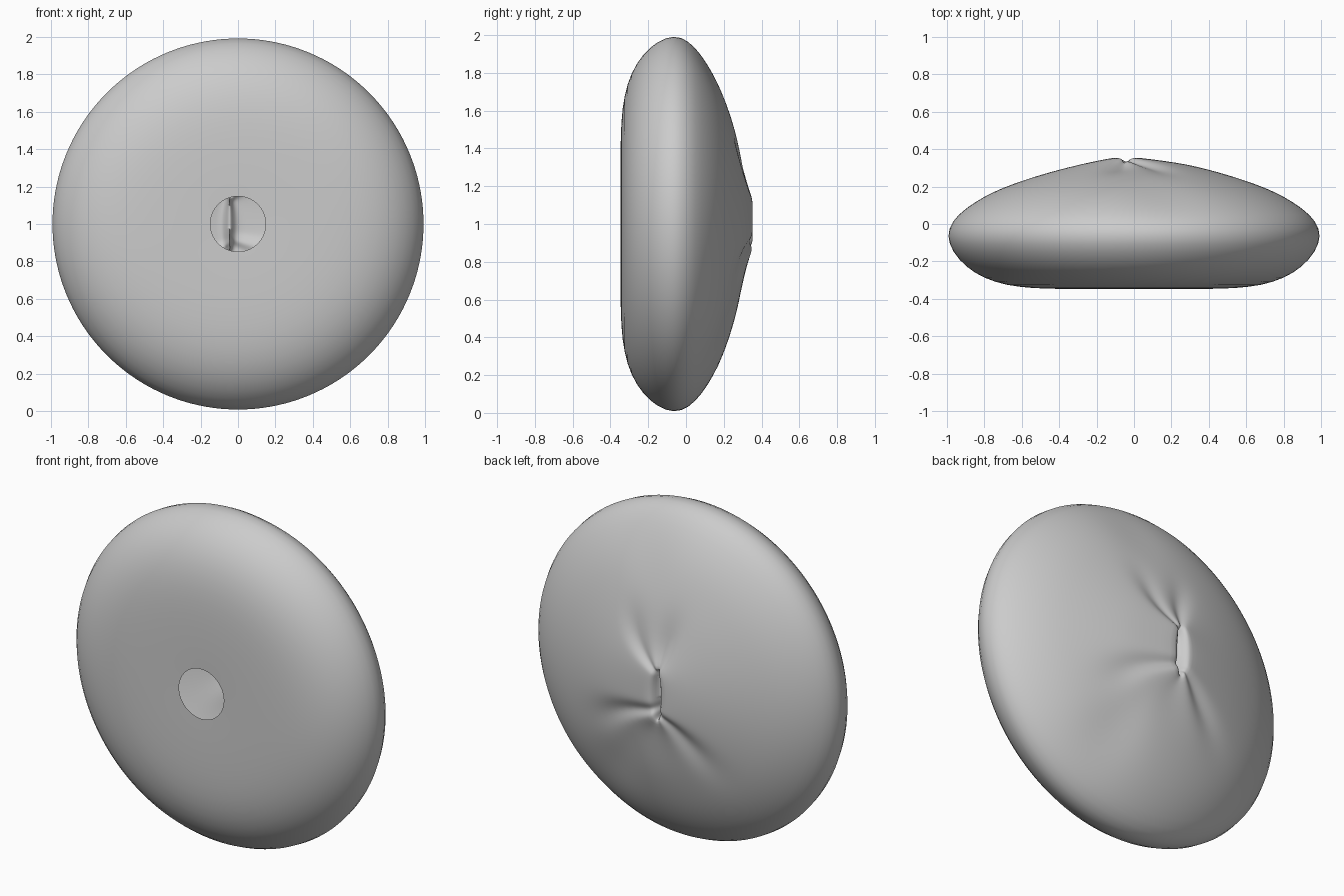
import bpy
import bmesh
import math

if "Cube" in bpy.data.objects:
    bpy.data.objects.remove(bpy.data.objects["Cube"], do_unlink=True)

SEGMENTS = 72

# Rings from the front opening, round the rim, to the pinched back:
# radius, depth, width factor, sideways shift
RINGS = [
    (0.148, -0.345, 1, 0), (0.25, -0.347, 1, 0), (0.4, -0.347, 1, 0),
    (0.55, -0.343, 1, 0), (0.68, -0.328, 1, 0), (0.8, -0.292, 1, 0),
    (0.9, -0.23, 1, 0), (0.97, -0.15, 1, 0), (1.002, -0.065, 1, 0),
    (0.975, 0.015, 1, 0), (0.9, 0.085, 1, 0), (0.8, 0.148, 1, 0),
    (0.7, 0.194, 1, 0), (0.6, 0.23, 1, 0), (0.5, 0.262, 1, 0),
    (0.4, 0.29, 1, 0), (0.3, 0.317, 0.97, 0), (0.22, 0.338, 0.8, -0.02),
    (0.17, 0.354, 0.4, -0.04), (0.15, 0.354, 0.25, -0.045),
    (0.14, 0.325, 0.12, -0.045), (0.13, 0.29, 0, -0.045),
]

# Soft creases on the back: direction, angular width, radius, reach, depth
CREASES = [
    (68, 9, 0.28, 0.16, 0.022), (103, 9, 0.28, 0.15, 0.022),
    (90, 28, 0.2, 0.2, 0.02), (270, 28, 0.2, 0.2, 0.02),
    (229, 9, 0.3, 0.2, 0.026), (325, 11, 0.28, 0.2, 0.026),
    (300, 14, 0.65, 0.25, 0.018), (80, 14, 0.8, 0.2, 0.015),
]


def crease_depth(angle, radius):
    total = 0
    for direction, width, centre, reach, depth in CREASES:
        turn = (math.degrees(angle) - direction + 180) % 360 - 180
        total += depth * math.exp(-(turn / width) ** 2 - ((radius - centre) / reach) ** 2)
    return total


def make_ring(bm, radius, depth, width, shift, back):
    ring = []
    for i in range(SEGMENTS):
        a = 2 * math.pi * i / SEGMENTS
        y = depth - (crease_depth(a, radius) if back else 0)
        ring.append(bm.verts.new((shift + radius * width * math.cos(a), y,
                                  1 + radius * math.sin(a))))
    return ring


# Hollow cushion-shaped shell
bm = bmesh.new()
rings = [make_ring(bm, *r, r[1] > 0) for r in RINGS]
for inner, outer in zip(rings, rings[1:]):
    for i in range(SEGMENTS):
        j = (i + 1) % SEGMENTS
        bm.faces.new((inner[i], inner[j], outer[j], outer[i]))
# Close the pinch into a seam
bmesh.ops.remove_doubles(bm, verts=rings[-1], dist=0.0005)
for face in bm.faces:
    face.smooth = True
mesh = bpy.data.meshes.new("hollow_shell")
bm.to_mesh(mesh)
bm.free()

shell = bpy.data.objects.new("hollow_shell", mesh)
bpy.context.collection.objects.link(shell)
smooth = shell.modifiers.new("smooth_form", "SUBSURF")
smooth.levels = smooth.render_levels = 1

# Plain grey surface
grey = bpy.data.materials.new("plain_grey")
grey.use_nodes = True
colour = (0.6, 0.6, 0.6, 1)
grey.diffuse_color = colour
grey.node_tree.nodes["Principled BSDF"].inputs["Base Color"].default_value = colour
mesh.materials.append(grey)
